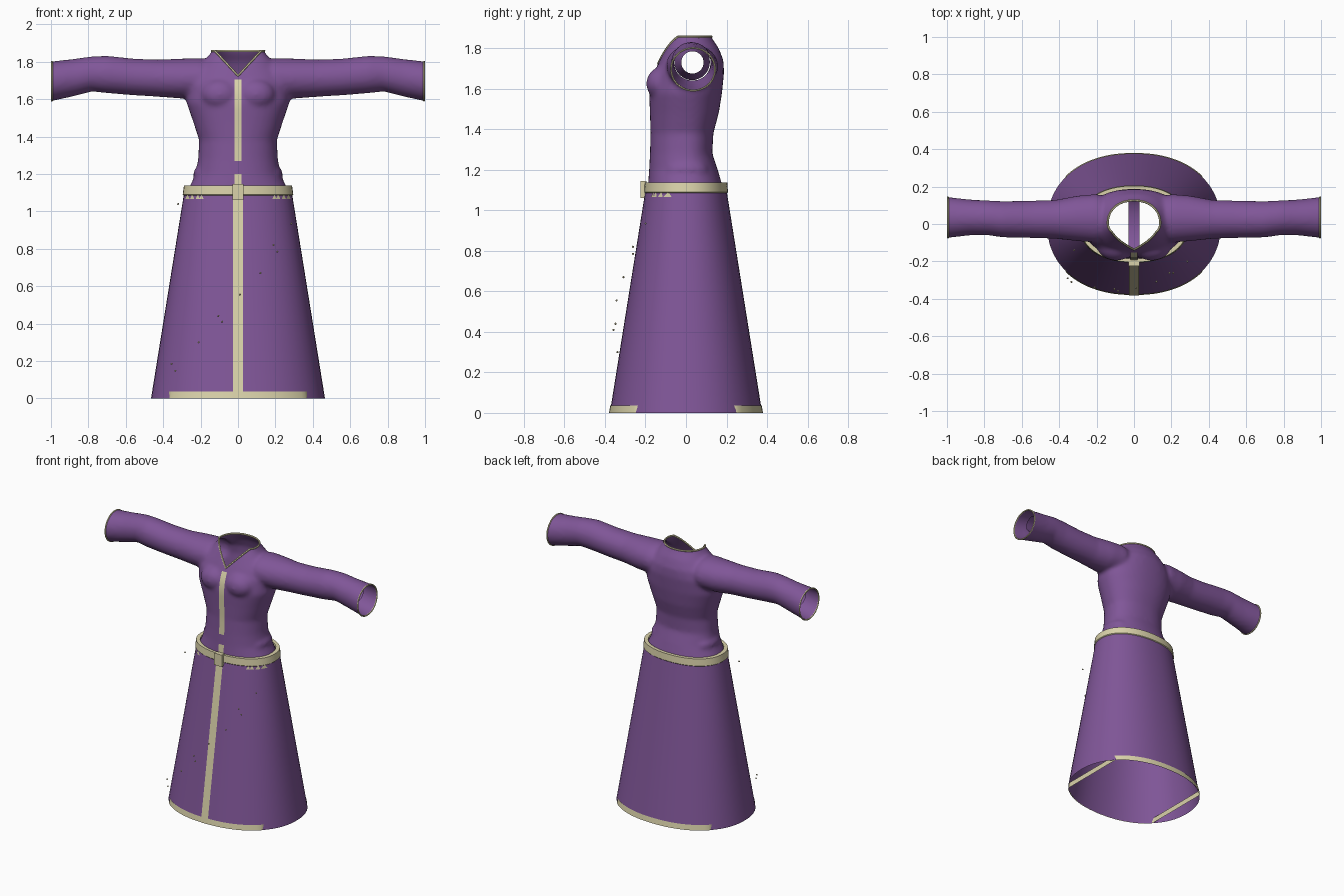
import bpy, bmesh, math
from mathutils import Vector
from mathutils.bvhtree import BVHTree

if "Cube" in bpy.data.objects:
    bpy.data.objects.remove(bpy.data.objects["Cube"])


def material(name, rgb):
    m = bpy.data.materials.new(name)
    m.diffuse_color = (*rgb, 1)
    m.use_nodes = True
    m.node_tree.nodes["Principled BSDF"].inputs["Base Color"].default_value = m.diffuse_color
    return m


PURPLE = material("purple cloth", (0.216, 0.093, 0.314))
CREAM = material("cream trim", (0.70, 0.645, 0.40))


def add_object(name, bm, mat, smooth=True):
    me = bpy.data.meshes.new(name)
    bmesh.ops.recalc_face_normals(bm, faces=bm.faces)
    bm.to_mesh(me)
    bm.free()
    ob = bpy.data.objects.new(name, me)
    bpy.context.collection.objects.link(ob)
    me.materials.append(mat)
    if smooth:
        bpy.ops.object.select_all(action='DESELECT')
        ob.select_set(True)
        bpy.context.view_layer.objects.active = ob
        bpy.ops.object.shade_smooth_by_angle(angle=math.radians(45))
    return ob


def loft(bm, rings, caps=False):
    rows = [[bm.verts.new(p) for p in r] for r in rings]
    n = len(rows[0])
    for a, b in zip(rows, rows[1:]):
        for i in range(n):
            j = (i + 1) % n
            bm.faces.new((a[i], a[j], b[j], b[i]))
    if caps:
        bm.faces.new(rows[0][::-1])
        bm.faces.new(rows[-1])


def power(v, e):
    return math.copysign(abs(v) ** e, v)


def level_ring(z, w, front, back, n=2.2, seg=48):
    """Rounded horizontal section with separate front and back depth."""
    pts = []
    for i in range(seg):
        t = 2 * math.pi * i / seg
        s = power(math.sin(t), 2 / n)
        pts.append((w * power(math.cos(t), 2 / n), s * (back if s > 0 else -front), z))
    return pts


def sleeve_ring(side, x, yc, zc, ry, rz, seg=32):
    return [(side * x, yc + ry * math.cos(2 * math.pi * i / seg),
             zc + rz * math.sin(2 * math.pi * i / seg)) for i in range(seg)]


def skirt_size(z):
    k = z / 1.1
    return 0.465 - 0.177 * k, 0.376 - 0.176 * k


# Upper body: torso, chest and sleeves fused into one soft surface
TORSO = [(1.03, .285, -.19, .19), (1.12, .265, -.188, .18), (1.20, .226, -.182, .157),
         (1.28, .213, -.178, .13), (1.38, .208, -.175, .135), (1.48, .24, -.178, .162),
         (1.58, .275, -.182, .178), (1.68, .275, -.158, .188), (1.74, .24, -.13, .185),
         (1.80, .185, -.10, .162), (1.85, .142, -.075, .128), (1.93, .12, -.05, .10)]
ARM = [(.08, .03, 1.70, .10, .09), (.20, .03, 1.712, .13, .108), (.30, .03, 1.71, .122, .107),
       (.42, .025, 1.712, .104, .10), (.55, .025, 1.718, .10, .098), (.70, .025, 1.732, .097, .10),
       (.78, .033, 1.735, .093, .094), (.88, .035, 1.715, .096, .10), (1.05, .035, 1.687, .116, .109)]
bm = bmesh.new()
loft(bm, [level_ring(*r) for r in TORSO], True)
for side in (-1, 1):
    loft(bm, [sleeve_ring(side, *r) for r in ARM], True)
    for centre, radius in (((.095, -.115, 1.625), (.105, .082, .085)),
                           ((.17, .0, 1.20), (.07, .11, .05))):
        new = bmesh.ops.create_uvsphere(bm, u_segments=20, v_segments=12, radius=1)["verts"]
        for v in new:
            v.co = Vector((side * centre[0] + v.co.x * radius[0],
                           centre[1] + v.co.y * radius[1], centre[2] + v.co.z * radius[2]))
bmesh.ops.recalc_face_normals(bm, faces=bm.faces)
block = add_object("body_block", bm, PURPLE, False)
mod = block.modifiers.new("fuse", 'REMESH')
mod.mode = 'VOXEL'
mod.voxel_size = 0.013
mod = block.modifiers.new("soften", 'SMOOTH')
mod.factor, mod.iterations = 0.5, 7
fused = block.evaluated_get(bpy.context.evaluated_depsgraph_get())
bm = bmesh.new()
bm.from_mesh(fused.to_mesh())
fused.to_mesh_clear()
bpy.data.objects.remove(block)


def cut(co, no, clear=True, keep=lambda c: True):
    faces = [f for f in bm.faces if keep(f.calc_center_median())]
    geom = faces + list({e for f in faces for e in f.edges}) + list({v for f in faces for v in f.verts})
    bmesh.ops.bisect_plane(bm, geom=geom, plane_co=co, plane_no=no, clear_outer=clear)


# Open the hem, cuffs and collar, then the V neck
cut((0, 0, 1.10), (0, 0, -1))
cut((.995, 0, 0), (1, 0, 0))
cut((-.995, 0, 0), (-1, 0, 0))
cut((0, 0, 1.857), (0, 0, 1))
for side in (-1, 1):
    cut((0, 0, 1.725), (-side * .135, 0, .125), False,
        lambda c: c.z > 1.65 and abs(c.x) < .2 and c.y < .08)
neck = [f for f in bm.faces if (c := f.calc_center_median()).y < .06
        and c.z > 1.725 + 1.08 * abs(c.x)]
bmesh.ops.delete(bm, geom=neck, context='FACES')
bmesh.ops.remove_doubles(bm, verts=bm.verts, dist=0.0008)
tree = BVHTree.FromBMesh(bm)
edges = [[v.co.copy() for v in e.verts] for e in bm.edges if e.is_boundary]
add_object("robe_top", bm, PURPLE)


# Piping along the collar and cuffs
def piping(name, segments, radius):
    tb = bmesh.new()
    for a, b in segments:
        tb.edges.new((tb.verts.new(a), tb.verts.new(b)))
    bmesh.ops.remove_doubles(tb, verts=tb.verts, dist=0.0005)
    ob = add_object(name, tb, CREAM, False)
    bpy.ops.object.select_all(action='DESELECT')
    ob.select_set(True)
    bpy.context.view_layer.objects.active = ob
    bpy.ops.object.convert(target='CURVE')
    ob = bpy.context.object
    ob.data.bevel_depth = radius
    ob.data.bevel_resolution = 1
    bpy.ops.object.convert(target='MESH')
    ob = bpy.context.object
    ob.data.materials.clear()
    ob.data.materials.append(CREAM)


piping("collar_trim", [e for e in edges if e[0].z > 1.68 and abs(e[0].x) < .3], 0.006)
piping("left_cuff_trim", [e for e in edges if e[0].x > .9], 0.005)
piping("right_cuff_trim", [e for e in edges if e[0].x < -.9], 0.005)

# Narrow inner sleeves inside the flared cuffs
for side, label in ((1, "left"), (-1, "right")):
    bm = bmesh.new()
    loft(bm, [sleeve_ring(side, *r) for r in ((.74, .03, 1.733, .088, .09), (.84, .032, 1.732, .07, .07),
                                              (.93, .032, 1.73, .055, .055))])
    add_object(label + "_inner_sleeve", bm, PURPLE)

# Flared skirt
bm = bmesh.new()
loft(bm, [level_ring(z, skirt_size(z)[0], -skirt_size(z)[1], skirt_size(z)[1])
          for z in (0, .28, .55, .83, 1.1)])
add_object("skirt", bm, PURPLE)

# Hem band, curved front and back with straight inner sides
bm = bmesh.new()
rings = []
for z in (0, .037):
    w, d = skirt_size(z)
    rings.append([(max(-.37, min(.37, x)), y, z)
                  for x, y, z in level_ring(z, w + .004, -d - .004, d + .004, seg=96)])
loft(bm, rings)
add_object("hem_trim", bm, CREAM)

# Belt with a folded top edge and ragged scraps under it
bm = bmesh.new()
loft(bm, [level_ring(z, w, -d, d) for z, w, d in ((1.085, .290, .202), (1.09, .296, .207),
                                                 (1.138, .289, .204), (1.138, .262, .182))])
for side in (-1, 1):
    for x in (.195, .215, .245, .27):
        pts = []
        for dx, z in ((-.012, 1.065), (.012, 1.065), (0, 1.092)):
            w, d = skirt_size(z)
            pts.append(bm.verts.new((side * (x + dx),
                       -d * (1 - min(1, (x + dx) / w) ** 2.2) ** (1 / 2.2) - .004, z)))
        bm.faces.new(pts)
add_object("belt", bm, CREAM)


def box(name, lo, hi, mat):
    b = bmesh.new()
    bmesh.ops.create_cube(b, size=1)
    for v in b.verts:
        v.co = Vector([(lo[i] + hi[i]) / 2 + v.co[i] * (hi[i] - lo[i]) for i in range(3)])
    add_object(name, b, mat, False)


box("buckle", (-.03, -.225, 1.062), (.03, -.195, 1.146), CREAM)


# Front stripes laid just over the cloth
def strip(name, points, half, mat):
    b = bmesh.new()
    rows = [[b.verts.new((s * half, y, z)) for s in (-1, 1)] for y, z in points]
    for p, q in zip(rows, rows[1:]):
        b.faces.new((p[0], p[1], q[1], q[0]))
    add_object(name, b, mat)


def over_cloth(z0, z1, steps):
    pts = []
    for i in range(steps + 1):
        z = z0 + (z1 - z0) * i / steps
        ys = [h[0].y for x in (-.021, 0, .021)
              if (h := tree.ray_cast(Vector((x, -1, z)), Vector((0, 1, 0))))[0]]
        pts.append((min(ys) - .006, z))
    return pts


strip("skirt_stripe", [(-skirt_size(z)[1] - .005, z) for z in (0, .5, 1.08)], .026, CREAM)
strip("chest_stripe", over_cloth(1.27, 1.705, 16), .02, CREAM)
strip("waist_stripe", over_cloth(1.13, 1.20, 3), .02, CREAM)

# Hidden gusset running front to back under the waist
strip("gusset", [(.17 * math.sin(a), 1.1 - .1 * math.cos(a))
                 for a in [math.pi * (i / 10 - .5) for i in range(11)]], .03, PURPLE)

# Loose beads floating before the skirt
BEADS = [(-.32, -.14, 1.04), (.285, -.2, .935), (.19, -.262, .82), (.21, -.262, .785),
         (.12, -.308, .67), (.01, -.343, .555), (-.105, -.348, .44), (-.085, -.358, .41),
         (-.21, -.338, .30), (-.355, -.29, .185), (-.335, -.31, .147)]
bm = bmesh.new()
for p in BEADS:
    for v in bmesh.ops.create_icosphere(bm, subdivisions=1, radius=.006)["verts"]:
        v.co += Vector(p)
add_object("beads", bm, CREAM, False)
